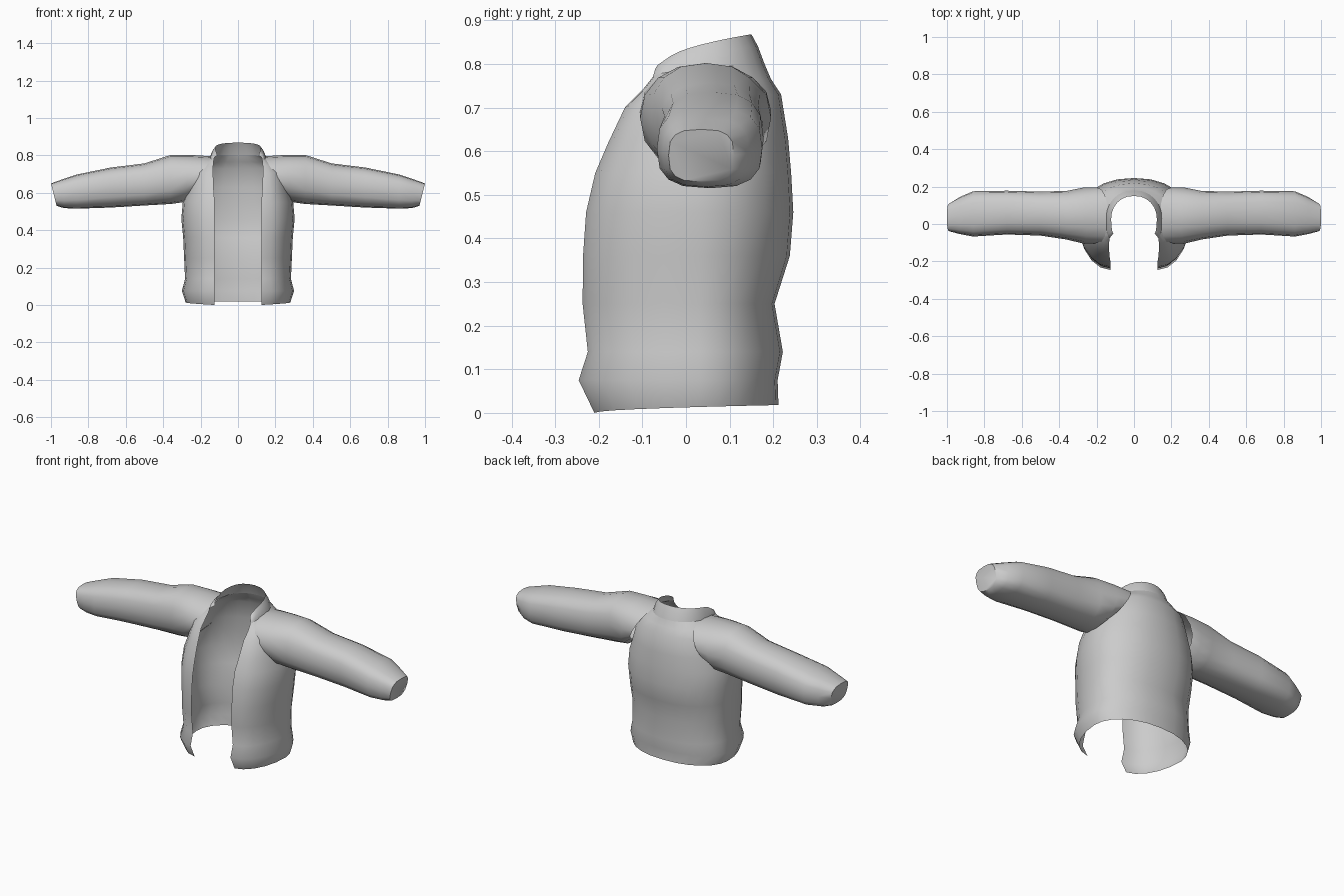
import bpy, bmesh, math

cube = bpy.data.objects.get("Cube")
if cube:
    bpy.data.objects.remove(cube, do_unlink=True)

GREY = (0.6, 0.6, 0.6, 1.0)
mat = bpy.data.materials.new("light grey cloth")
mat.use_nodes = True
mat.diffuse_color = GREY
bsdf = mat.node_tree.nodes["Principled BSDF"]
bsdf.inputs["Base Color"].default_value = GREY
bsdf.inputs["Roughness"].default_value = 0.8


def skin(name, rings, closed=False, cap=False, angle=60):
    """Join a list of equal-length rings into one smooth sheet."""
    bm = bmesh.new()
    vs = [[bm.verts.new(p) for p in r] for r in rings]
    n = len(rings[0])
    for a, b in zip(vs, vs[1:]):
        for i in range(n if closed else n - 1):
            j = (i + 1) % n
            bm.faces.new((a[i], a[j], b[j], b[i]))
    if cap:
        bm.faces.new(vs[-1])
    if closed:
        bmesh.ops.recalc_face_normals(bm, faces=bm.faces)
    me = bpy.data.meshes.new(name)
    bm.to_mesh(me)
    bm.free()
    ob = bpy.data.objects.new(name, me)
    bpy.context.collection.objects.link(ob)
    me.materials.append(mat)
    bpy.ops.object.select_all(action='DESELECT')
    ob.select_set(True)
    bpy.context.view_layer.objects.active = ob
    bpy.ops.object.shade_smooth_by_angle(angle=math.radians(angle))
    return ob


def body_ring(zf, zb, edge, w, yf, yb, ym=0.03):
    """Open section from the left front edge round the back to the right one."""
    half = []
    for k in range(5):                       # front panel
        t = math.pi / 2 * k / 5
        half.append((edge + (w - edge) * math.sin(t), ym + (yf - ym) * math.cos(t)))
    for k in range(7):                       # side to middle of back
        t = math.pi / 2 * k / 6
        half.append((w * math.cos(t) ** 0.9, ym + (yb - ym) * math.sin(t)))
    half[-1] = (0.0, yb)
    pts = half + [(-x, y) for x, y in half[-2::-1]]
    return [(x, y, zf + (zb - zf) * max(0, (y - yf) / (yb - yf)) ** 0.5) for x, y in pts]


# Body shell: front z, back z, opening half-width, half-width, front y, back y
body = [
    (0.00, 0.018, 0.125, 0.280, -0.210, 0.212),
    (0.075, 0.075, 0.125, 0.300, -0.246, 0.210),
    (0.14, 0.14, 0.125, 0.283, -0.225, 0.222),
    (0.25, 0.25, 0.125, 0.288, -0.237, 0.203),
    (0.36, 0.36, 0.125, 0.293, -0.236, 0.238),
    (0.46, 0.46, 0.125, 0.303, -0.229, 0.246),
    (0.55, 0.55, 0.125, 0.295, -0.208, 0.241),
    (0.62, 0.63, 0.130, 0.270, -0.178, 0.234),
    (0.70, 0.73, 0.133, 0.245, -0.140, 0.218),
    (0.74, 0.765, 0.133, 0.210, -0.100, 0.195),
    (0.77, 0.80, 0.130, 0.150, -0.076, 0.180),
]
skin("jacket_body", [body_ring(*r) for r in body])

# Stand-up collar, taller at the back
collar = [
    (0.77, 0.80, 0.130, 0.150, -0.076, 0.180),
    (0.79, 0.84, 0.126, 0.138, -0.070, 0.165),
    (0.80, 0.868, 0.110, 0.122, -0.050, 0.150),
]
skin("collar", [body_ring(*r) for r in collar])


def sleeve_ring(side, xt, xb, zt, zb, yf, yb, power, n=16):
    """Rounded-square section; xt and xb lean it from top to bottom."""
    pts = []
    for k in range(n):
        a = 2 * math.pi * k / n
        c, s = math.cos(a), math.sin(a)
        e = 2 / power
        u = math.copysign(abs(c) ** e, c)
        v = math.copysign(abs(s) ** e, s)
        f = (v + 1) / 2
        pts.append((side * (xb + (xt - xb) * f),
                    (yf + yb) / 2 + u * (yb - yf) / 2, zb + (zt - zb) * f))
    return pts


# Sleeves: top x, bottom x, top z, bottom z, front y, back y, squareness
sleeve = [
    (0.14, 0.255, 0.795, 0.590, -0.105, 0.195, 2.2),
    (0.25, 0.29, 0.802, 0.550, -0.105, 0.195, 2.2),
    (0.36, 0.36, 0.802, 0.540, -0.083, 0.177, 2.4),
    (0.50, 0.50, 0.757, 0.532, -0.062, 0.173, 2.6),
    (0.68, 0.68, 0.735, 0.521, -0.056, 0.178, 2.7),
    (0.86, 0.86, 0.698, 0.515, -0.067, 0.175, 2.8),
    (0.93, 0.93, 0.675, 0.518, -0.054, 0.145, 2.8),
    (1.00, 0.97, 0.650, 0.530, -0.040, 0.110, 3.0),
]
for side, label in ((1, "left"), (-1, "right")):
    skin(label + "_sleeve", [sleeve_ring(side, *r) for r in sleeve], closed=True, cap=True)
